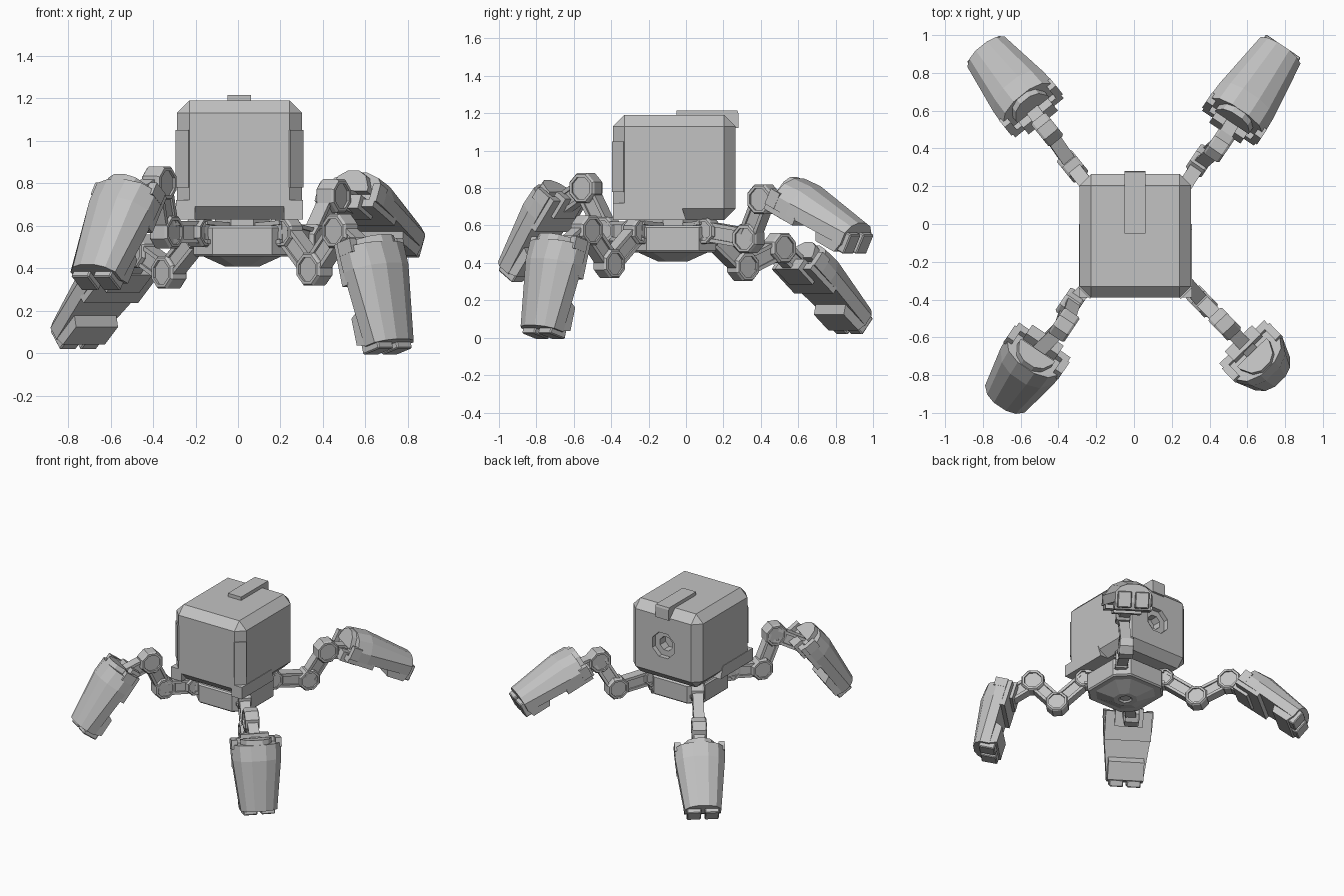
import bpy, bmesh, math
from mathutils import Vector, Matrix

old = bpy.data.objects.get("Cube")
if old:
    bpy.data.objects.remove(old, do_unlink=True)

grey = bpy.data.materials.new("plain_grey")
grey.use_nodes = True
grey.diffuse_color = (0.54, 0.54, 0.54, 1)
grey.node_tree.nodes["Principled BSDF"].inputs["Base Color"].default_value = (0.54, 0.54, 0.54, 1)


def finish(name, bm, frame=Matrix()):
    bmesh.ops.recalc_face_normals(bm, faces=bm.faces)
    mesh = bpy.data.meshes.new(name)
    bm.to_mesh(mesh)
    bm.free()
    mesh.materials.append(grey)
    obj = bpy.data.objects.new(name, mesh)
    obj.matrix_world = frame
    bpy.context.collection.objects.link(obj)
    return obj


def box(name, lo, hi, frame=Matrix(), bevel=0):
    """Box between two corners, with optional chamfer."""
    lo, hi = Vector(lo), Vector(hi)
    bm = bmesh.new()
    bmesh.ops.create_cube(bm, size=1)
    for v in bm.verts:
        v.co = Vector(a * b for a, b in zip(v.co, hi - lo)) + (lo + hi) / 2
    if bevel:
        bmesh.ops.bevel(bm, geom=bm.edges[:], offset=bevel, segments=1, affect='EDGES')
    return finish(name, bm, frame)


def loft(name, rings, frame=Matrix()):
    """Skin closed rings of points and cap both ends."""
    bm = bmesh.new()
    rows = [[bm.verts.new(p) for p in ring] for ring in rings]
    n = len(rows[0])
    for a, b in zip(rows, rows[1:]):
        for i in range(n):
            j = (i + 1) % n
            bm.faces.new((a[i], a[j], b[j], b[i]))
    bm.faces.new(rows[0])
    bm.faces.new(rows[-1])
    return finish(name, bm, frame)


def ring(radius, z, n=8):
    return [(radius * math.cos((i + .5) * math.tau / n),
             radius * math.sin((i + .5) * math.tau / n), z) for i in range(n)]


def cut_square(reach, half, z):
    """Square outline with cut corners: flat sides are 2 * half wide."""
    pts = []
    for i in range(4):
        turn = Matrix.Rotation(i * math.pi / 2, 3, 'Z')
        pts += [turn @ Vector((reach, -half, z)), turn @ Vector((reach, half, z))]
    return pts


def axes(origin, x, y, z):
    m = Matrix((x, y, z)).transposed().to_4x4()
    m.translation = origin
    return m


def joint(name, centre, axis, radius=0.083, half=0.05):
    """Octagonal hinge with dished ends."""
    turn = axis.to_track_quat('Z', 'Y').to_matrix().to_4x4()
    rim, dish = radius * 0.72, half - 0.012
    loft(name, [ring(rim, -dish), ring(rim, -half), ring(radius * .9, -half),
                ring(radius, -half + .012), ring(radius, half - .012),
                ring(radius * .9, half), ring(rim, half), ring(rim, dish)],
         Matrix.Translation(centre) @ turn)


def link(name, a, b, side, width=0.037, height=0.042):
    """Beam between two hinges with a raised rail on each edge."""
    along = (b - a).normalized()
    s = (side - along * side.dot(along)).normalized()
    frame = axes(a, along, s, along.cross(s))
    length = (b - a).length
    box(name, (0, -width * .7, -height), (length, width * .7, height), frame)
    for sign in (-1, 1):
        z = sign * height
        box(name + "_rail", (0, -width, z - .01), (length, width, z + .01), frame)


# Cube body with chamfered edges
body = box("body", (-.288, -.39, .63), (.302, .264, 1.19), bevel=.06)


def cut(radius, depth):
    cutter = loft("cutter", [ring(radius, -depth), ring(radius, depth)],
                  Matrix.Translation((.007, .264, .91)) @ Matrix.Rotation(math.pi / 2, 4, 'X'))
    cutter.hide_render = True
    mod = body.modifiers.new("port", 'BOOLEAN')
    mod.object, mod.solver = cutter, 'EXACT'
    bpy.context.view_layer.objects.active = body
    bpy.ops.object.modifier_apply(modifier=mod.name)
    bpy.data.objects.remove(cutter, do_unlink=True)


# Stepped round port in the back
cut(.1, .035)
cut(.055, .1)

# Strap over the top and back edge
box("top_strap", (-.05, -.05, 1.18), (.062, .275, 1.216))
loft("strap_hook", [[(x, .2, 1.216), (x, .275, 1.216), (x, .28, 1.2),
                     (x, .28, 1.12), (x, .26, 1.12), (x, .2, 1.18)] for x in (-.05, .062)])

# Plates on the front corner chamfers, and lower side skirts
for name, s in (("left", 1), ("right", -1)):
    corner = Matrix.Translation((.007 + s * .265, -.36, 0)) @ Matrix.Rotation(s * math.pi / 4, 4, 'Z')
    box(name + "_corner_plate", (-.043, -.008, .78), (.043, .009, 1.05), corner)
    skirt = [(-.39, .63), (-.39, .72), (-.03, .72), (.0, .63)]
    loft(name + "_skirt", [[(.007 + s * x, y, z) for y, z in skirt] for x in (.21, .299)])

# Hub under the body, with a shallow faceted bowl
hub = Matrix.Translation((.02, -.07, 0))
loft("neck", [ring(.14, .59), ring(.14, .66)], hub)
loft("hub_drum", [cut_square(.22, .135, .455), cut_square(.23, .14, .465),
                  cut_square(.23, .14, .59), cut_square(.22, .135, .6)], hub)
loft("hub_bowl", [cut_square(.035, .015, .42), cut_square(.045, .02, .408),
                  cut_square(.08, .033, .408), cut_square(.19, .11, .458),
                  cut_square(.205, .13, .49)], hub)


def foot(name, start, yaw, pitch):
    """Tapered armoured foot: x runs to the toes, y across, z outward."""
    yaw, pitch = math.radians(yaw), math.radians(pitch)
    flat = Vector((math.cos(yaw), math.sin(yaw), 0))
    up = Vector((0, 0, 1))
    u = flat * math.cos(pitch) + up * math.sin(pitch)
    v = up * math.cos(pitch) - flat * math.sin(pitch)
    frame = axes(start, u, v.cross(u), v)

    def section(x, w, top, bottom=-.05):
        half = [(1, bottom), (1, .02), (.72, top * .75), (.3, top)]
        return [(x, w * a, z) for a, z in half] + [(x, -w * a, z) for a, z in half[::-1]]

    loft(name + "_armour", [section(.03, .175, .115), section(.14, .17, .125),
                            section(.5, .127, .08)], frame)
    loft(name + "_top_tab", [section(-.005, .108, .108, 0), section(.05, .108, .114, 0)], frame)
    box(name + "_inner_plate", (-.03, -.1, -.1), (.1, .1, -.03), frame)
    box(name + "_inner_step", (-.005, -.165, -.08), (.2, .165, -.04), frame)
    pad = [(.32, -.04), (.35, -.1), (.48, -.1), (.5, -.04)]
    loft(name + "_pad", [[(x, y, z) for x, z in pad] for y in (-.127, .127)], frame)
    for s in (-1, 1):
        box(name + "_side_tab", (-.005, s * .154 - .021, -.05),
            (.06, s * .154 + .021, .04), frame)
        box(name + "_toe", (.48, s * .062 - .049, -.09),
            (.53, s * .062 + .049, .025), frame, bevel=.006)
    return frame @ Vector((.06, 0, -.04)), v.cross(u)


# Each leg: hip, knee, ankle, foot start, foot yaw and pitch
legs = {
    "front_left": ((.23, -.26, .57), (.36, -.41, .395), (.48, -.53, .575),
                   (.625, -.68, .526), -46, -74),
    "front_right": ((-.18, -.27, .57), (-.335, -.425, .57), (-.37, -.535, .8),
                    (-.51, -.67, .775), 236, -54),
    "back_right": ((-.18, .12, .56), (-.325, .305, .38), (-.46, .5, .48),
                   (-.535, .605, .425), 129, -40),
    "back_left": ((.21, .11, .57), (.355, .335, .53), (.45, .415, .74),
                  (.52, .54, .76), 56, -26),
}
for name, (hip, knee, ankle, start, yaw, pitch) in legs.items():
    hip, knee, ankle = Vector(hip), Vector(knee), Vector(ankle)
    socket, side = foot(name + "_foot", Vector(start), yaw, pitch)
    centre = Vector((.02, -.07, hip.z - .02))
    link(name + "_hip_arm", centre, hip, side, .05, .045)
    link(name + "_thigh", hip, knee, side)
    link(name + "_shin", knee, ankle, side)
    link(name + "_ankle_arm", ankle, socket, side)
    joint(name + "_hip", hip, side, .075, .045)
    joint(name + "_knee", knee, side)
    joint(name + "_ankle", ankle, side, .086)
